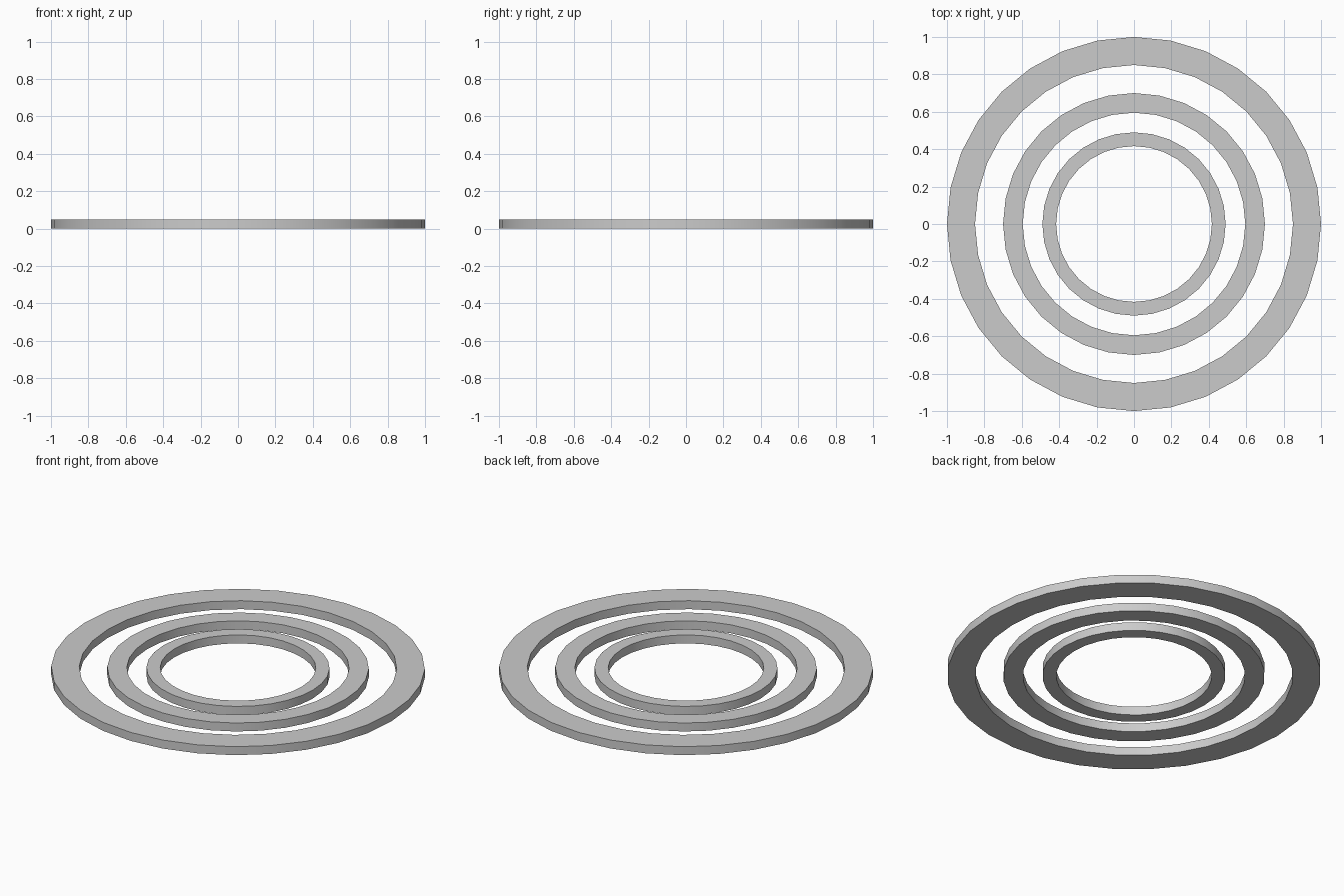
import bpy, bmesh, math

if "Cube" in bpy.data.objects:
    bpy.data.objects.remove(bpy.data.objects["Cube"])

SIDES, HEIGHT = 32, 0.05


def ring(name, outer, inner):
    """Flat band with a rectangular cross-section."""
    bm = bmesh.new()
    profile = [(outer, 0), (outer, HEIGHT), (inner, HEIGHT), (inner, 0)]
    loops = []
    for i in range(SIDES):
        a = 2 * math.pi * i / SIDES
        loops.append([bm.verts.new((r * math.cos(a), r * math.sin(a), z))
                      for r, z in profile])
    for i in range(SIDES):
        p, q = loops[i], loops[(i + 1) % SIDES]
        for k in range(4):
            m = (k + 1) % 4
            bm.faces.new((p[k], q[k], q[m], p[m]))
    bmesh.ops.recalc_face_normals(bm, faces=bm.faces)
    mesh = bpy.data.meshes.new(name)
    bm.to_mesh(mesh)
    bm.free()
    obj = bpy.data.objects.new(name, mesh)
    bpy.context.collection.objects.link(obj)
    # Smooth walls, crisp rims
    bpy.ops.object.select_all(action='DESELECT')
    obj.select_set(True)
    bpy.context.view_layer.objects.active = obj
    bpy.ops.object.shade_smooth_by_angle(angle=math.radians(30))


# Three concentric rings, each 70% the size of the last
for i, name in enumerate(("outer_ring", "middle_ring", "inner_ring")):
    s = 0.7 ** i
    ring(name, s, 0.85 * s)
